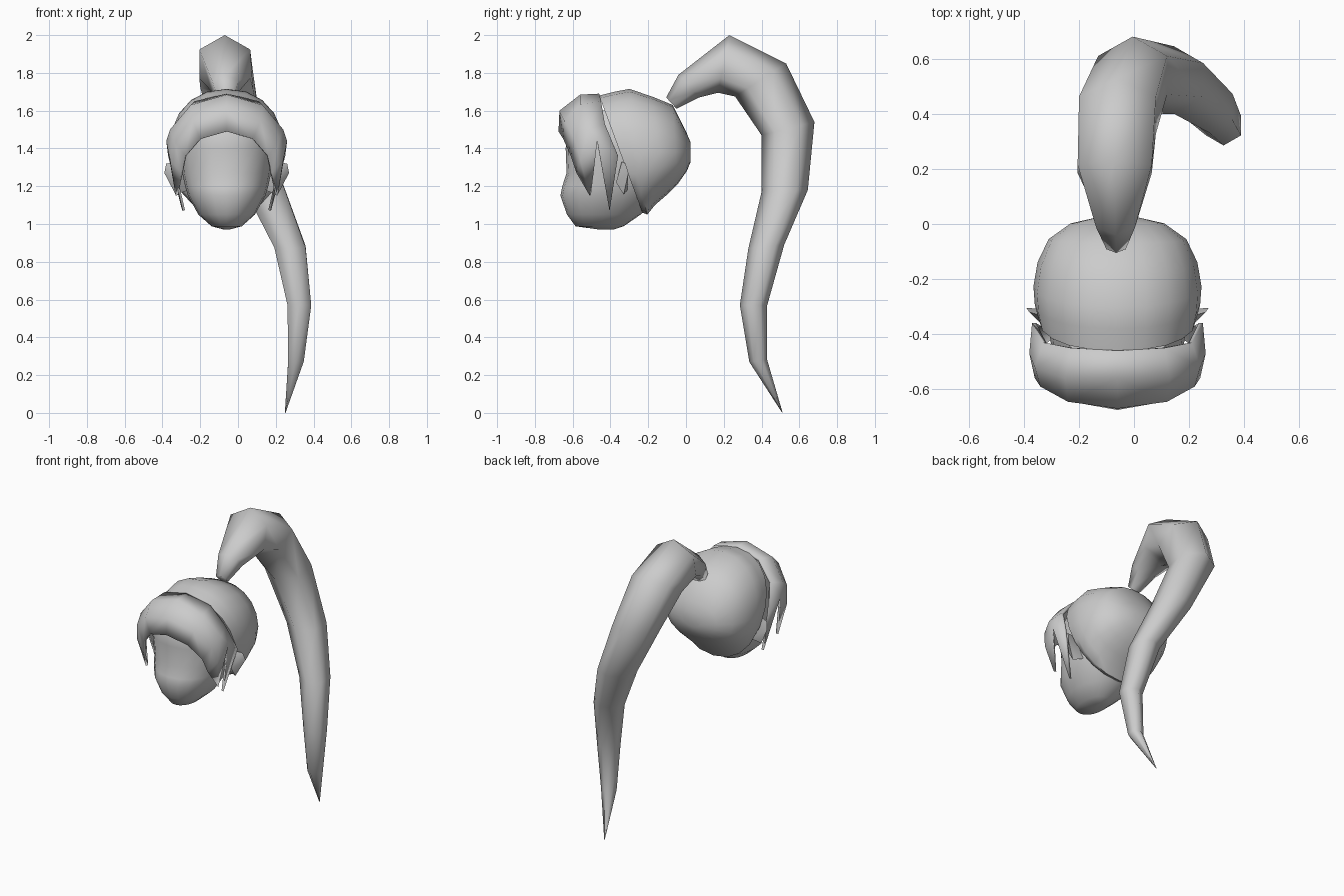
import bpy, bmesh, math
from mathutils import Vector

if "Cube" in bpy.data.objects:
    bpy.data.objects.remove(bpy.data.objects["Cube"], do_unlink=True)

MID_X = -0.06  # symmetry plane of the head

grey = bpy.data.materials.new("plain_grey")
grey.use_nodes = True
tone = (0.6, 0.6, 0.6, 1)
grey.diffuse_color = tone
grey.node_tree.nodes["Principled BSDF"].inputs["Base Color"].default_value = tone


def finish(name, bm, angle=60):
    bmesh.ops.recalc_face_normals(bm, faces=bm.faces[:])
    mesh = bpy.data.meshes.new(name)
    bm.to_mesh(mesh)
    bm.free()
    mesh.materials.append(grey)
    ob = bpy.data.objects.new(name, mesh)
    bpy.context.collection.objects.link(ob)
    bpy.ops.object.select_all(action='DESELECT')
    ob.select_set(True)
    bpy.context.view_layer.objects.active = ob
    bpy.ops.object.shade_smooth_by_angle(angle=math.radians(angle))
    return ob


def loft(name, rings, angle=60):
    """Skin closed rings of equal length and close both ends."""
    bm = bmesh.new()
    loops = [[bm.verts.new(p) for p in ring] for ring in rings]
    n = len(loops[0])
    for a, b in zip(loops, loops[1:]):
        for i in range(n):
            j = (i + 1) % n
            bm.faces.new((a[i], a[j], b[j], b[i]))
    bm.faces.new(loops[0])
    bm.faces.new(loops[-1])
    return finish(name, bm, angle)


def oval(n, power):
    """Unit superellipse."""
    pts = []
    for i in range(n):
        a = 2 * math.pi * i / n
        c, s = math.cos(a), math.sin(a)
        pts.append((math.copysign(abs(c) ** (2 / power), c),
                    math.copysign(abs(s) ** (2 / power), s)))
    return pts


# Face and skull: z, front y, back y, half width
levels = [(0.972, -0.47, -0.38, 0.02), (0.988, -0.585, -0.33, 0.08),
          (1.05, -0.63, -0.24, 0.15), (1.15, -0.665, -0.15, 0.205),
          (1.20, -0.655, -0.12, 0.22), (1.27, -0.632, -0.1, 0.235),
          (1.40, -0.637, -0.1, 0.25), (1.50, -0.63, -0.1, 0.24),
          (1.60, -0.56, -0.15, 0.19)]
loft("head", [[(MID_X + w * c, (f + b) / 2 + (b - f) / 2 * s, z)
               for c, s in oval(20, 2.15)] for z, f, b, w in levels])

# Hair cap: top y, slant, top z, bottom z, half width
stations = [(-0.46, 0.37, 1.68, 1.06, 0.285), (-0.38, 0.27, 1.70, 1.05, 0.3),
            (-0.30, 0.22, 1.715, 1.10, 0.305), (-0.18, 0.14, 1.675, 1.15, 0.29),
            (-0.07, 0.06, 1.63, 1.21, 0.25), (0.0, 0.02, 1.49, 1.28, 0.17),
            (0.025, 0.0, 1.43, 1.33, 0.07)]
rings = []
for y, slant, top, bottom, w in stations:
    ring = []
    for c, s in oval(20, 2.2):
        z = 1.38 + s * ((top - 1.38) if s > 0 else (1.38 - bottom))
        ring.append((MID_X + w * c, y + slant * (top - z), z))
    rings.append(ring)
loft("hair_cap", rings)

# Fringe: columns from centre to side, each from back edge to front edge
columns = [
    [(0, -0.46, 1.69), (0, -0.56, 1.685), (0, -0.67, 1.60), (0, -0.675, 1.49)],
    [(0.17, -0.45, 1.65), (0.19, -0.56, 1.63), (0.18, -0.645, 1.55), (0.14, -0.65, 1.45)],
    [(0.27, -0.43, 1.53), (0.3, -0.52, 1.5), (0.28, -0.59, 1.45), (0.22, -0.61, 1.36)],
    [(0.31, -0.36, 1.36), (0.32, -0.47, 1.44), (0.3, -0.56, 1.34), (0.24, -0.58, 1.27)],
]
front_tip, rear_tip = (0.27, -0.51, 1.15), (0.235, -0.405, 1.07)
bm = bmesh.new()
centre = [bm.verts.new((MID_X, p[1], p[2])) for p in columns[0]]
for side in (-1, 1):
    def put(p):
        return bm.verts.new((MID_X + side * p[0], p[1], p[2]))
    grid = [centre] + [[put(p) for p in col] for col in columns[1:]]
    for a, b in zip(grid, grid[1:]):
        for i in range(3):
            bm.faces.new((a[i], a[i + 1], b[i + 1], b[i]))
    back, notch, ridge, edge = grid[-1]
    tip = put(front_tip)
    bm.faces.new((notch, ridge, tip))
    bm.faces.new((ridge, edge, tip))
    bm.faces.new((back, notch, put(rear_tip)))
fringe = finish("fringe", bm)
thick = fringe.modifiers.new("thickness", 'SOLIDIFY')
thick.thickness = 0.015
thick.offset = -1

# Ears: small pointed leaves
leaf = [(0.25, -0.34, 1.33), (0.2, -0.31, 1.18), (0.33, -0.305, 1.27),
        (0.27, -0.37, 1.22), (0.27, -0.33, 1.155), (0.32, -0.32, 1.32)]
for side, name in ((1, "left_ear"), (-1, "right_ear")):
    bm = bmesh.new()
    for x, y, z in leaf:
        bm.verts.new((MID_X + side * x, y, z))
    bmesh.ops.convex_hull(bm, input=bm.verts[:])
    finish(name, bm, 40)

# Ponytail: centre x, outer (y, z), inner (y, z), six-sided
sections = [(-0.065, (-0.105, 1.67), (-0.05, 1.61)), (-0.067, (-0.04, 1.79), (0.07, 1.67)),
            (-0.07, (0.23, 2.0), (0.17, 1.695)), (-0.06, (0.53, 1.85), (0.26, 1.675)),
            (-0.005, (0.68, 1.54), (0.40, 1.47)), (0.145, (0.645, 1.18), (0.40, 1.17)),
            (0.275, (0.52, 0.89), (0.33, 0.87)), (0.325, (0.43, 0.57), (0.285, 0.57)),
            (0.307, (0.43, 0.28), (0.335, 0.27)), (0.25, (0.512, 0.0), (0.508, 0.002))]
rings = []
for x, outer, inner in sections:
    o, i = Vector((x, *outer)), Vector((x, *inner))
    mid, arm = (o + i) / 2, (o - i) / 2
    across = Vector((arm.length, 0, 0))
    rings.append([mid + arm * math.cos(k * math.pi / 3) + across * math.sin(k * math.pi / 3)
                  for k in range(6)])
loft("ponytail", rings, 75)
